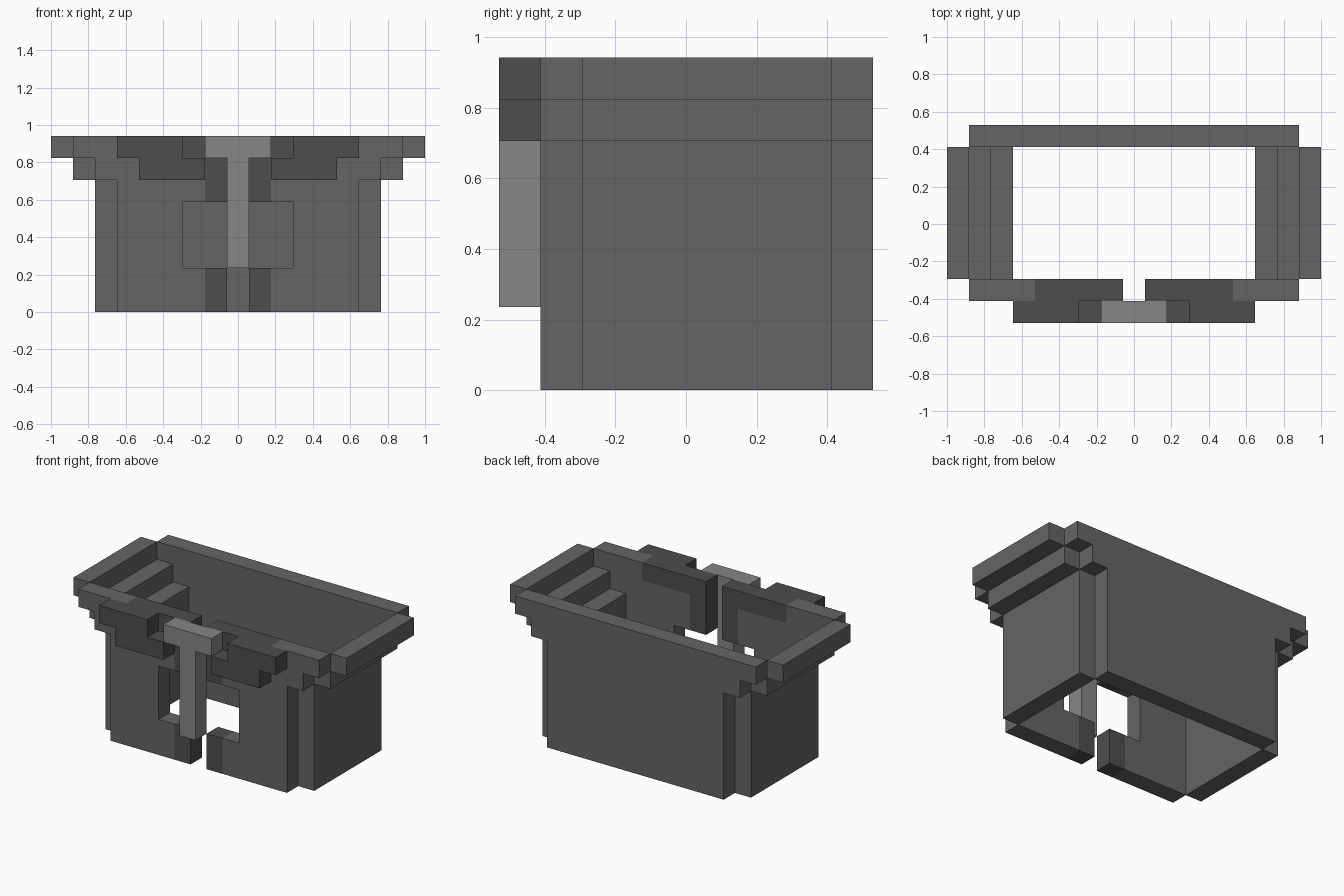
import bpy, bmesh

if "Cube" in bpy.data.objects:
    bpy.data.objects.remove(bpy.data.objects["Cube"])

U = 2 / 17  # one block


def material(name, v):
    m = bpy.data.materials.new(name)
    m.diffuse_color = (v, v, v, 1)
    m.use_nodes = True
    m.node_tree.nodes["Principled BSDF"].inputs["Base Color"].default_value = m.diffuse_color
    return m


STONE = material("mid_grey", 0.13)
DARK = material("dark_grey", 0.075)
LIGHT = material("light_grey", 0.24)


def rect(x0, z0, x1, z1):
    return [(x0, z0), (x1, z0), (x1, z1), (x0, z1)]


def mirrored(half):
    """Close a half outline (x > 0, bottom to top) across x = 0."""
    return half + [(-x, z) for x, z in reversed(half)]


def slab(name, outlines, y0, y1, mat, mirror=False):
    """Extrude front-view outlines (in block units) from y0 to y1."""
    bm = bmesh.new()
    for pts in outlines:
        face = bm.faces.new([bm.verts.new((x * U, y0 * U, z * U)) for x, z in pts])
        ext = bmesh.ops.extrude_face_region(bm, geom=[face], use_keep_orig=True)
        verts = [g for g in ext["geom"] if isinstance(g, bmesh.types.BMVert)]
        bmesh.ops.translate(bm, verts=verts, vec=(0, (y1 - y0) * U, 0))
    bmesh.ops.recalc_face_normals(bm, faces=bm.faces)
    me = bpy.data.meshes.new(name)
    bm.to_mesh(me)
    bm.free()
    me.materials.append(mat)
    ob = bpy.data.objects.new(name, me)
    bpy.context.collection.objects.link(ob)
    if mirror:
        mod = ob.modifiers.new("Mirror", "MIRROR")
        mod.use_mirror_merge = False
    return ob


# Back wall, widening in steps at the rim
slab("back_wall", [mirrored([(5.5, 0), (5.5, 6), (6.5, 6), (6.5, 7), (7.5, 7), (7.5, 8)])],
     3.5, 4.5, STONE)

# Side walls with stepped rims
for name, r in (("side_wall", (5.5, 0, 6.5, 6)),
                ("side_step", (6.5, 6, 7.5, 7)),
                ("side_rim", (7.5, 7, 8.5, 8))):
    slab(name, [rect(*r)], -2.5, 3.5, STONE, mirror=True)

# Front wall halves around the central opening
slab("front_wall", [[(1.5, 0), (5.5, 0), (5.5, 6), (6.5, 6), (6.5, 7), (7.5, 7), (7.5, 8),
                     (4.5, 8), (4.5, 7), (1.5, 7), (1.5, 5), (2.5, 5), (2.5, 2), (1.5, 2)]],
     -3.5, -2.5, STONE, mirror=True)

# Dark edging of the slot
slab("slot_edging", [[(0.5, 5), (1.5, 5), (1.5, 7), (4.5, 7), (4.5, 8), (0.5, 8)],
                     rect(0.5, 0, 1.5, 2)], -3.5, -2.5, DARK, mirror=True)

# Raised dark brackets on the front
slab("front_bracket", [[(1.5, 6), (4.5, 6), (4.5, 7), (5.5, 7), (5.5, 8),
                        (2.5, 8), (2.5, 7), (1.5, 7)]], -4.5, -3.5, DARK, mirror=True)

# Light T-shaped bar
slab("front_bar", [mirrored([(0.5, 2), (0.5, 7), (1.5, 7), (1.5, 8)])], -4.5, -3.5, LIGHT)
